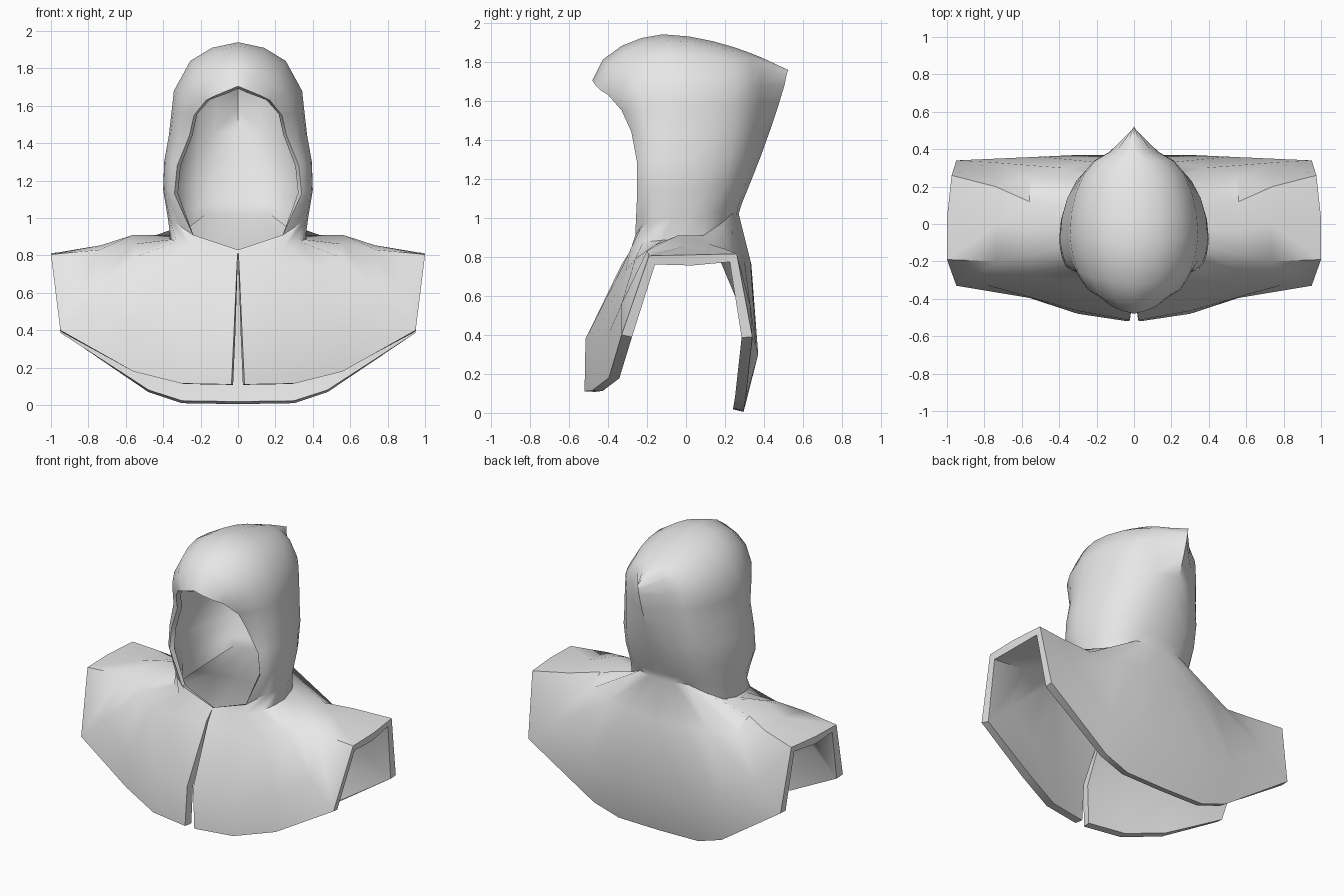
import bpy
import math

cloth = bpy.data.materials.new("grey_cloth")
cloth.diffuse_color = (0.8, 0.8, 0.8, 1)

# Cape: half rings from the front slit, over the shoulder, to the back centre
hem = [(.035, -.52, .11), (.30, -.48, .115), (.56, -.395, .18), (.95, -.33, .40),
       (1, -.19, .805), (1, .03, .81), (.975, .26, .815), (.95, .34, .39),
       (.48, .305, .07), (.30, .295, .01), (0, .295, .005)]
chest = [(.022, -.515, .38), (.30, -.465, .39), (.56, -.39, .42), (.78, -.33, .56),
         (.74, -.20, .83), (.73, 0, .855), (.74, .20, .84), (.76, .33, .55),
         (.50, .36, .34), (.28, .37, .30), (0, .37, .30)]
shoulder = [(.005, -.33, .76), (.24, -.33, .74), (.42, -.31, .73), (.55, -.26, .79),
            (.56, -.16, .86), (.56, -.04, .91), (.56, .12, .865), (.55, .24, .80),
            (.38, .30, .78), (.20, .33, .78), (0, .335, .76)]
neck = [(0, -.27, .83), (.14, -.285, .832), (.25, -.28, .848), (.33, -.22, .875),
        (.36, -.12, .885), (.365, -.02, .89), (.345, .09, .91), (.265, .18, .97),
        (.18, .235, 1.02), (.09, .26, 1.02), (0, .27, 1.02)]

# Hood sections: rim point, widest point, back edge (y, z), back of the round body
hood = [((.24, -.26, .91), (.375, -.07, 1.00), (.285, 1.07), .28),
        ((.34, -.25, 1.13), (.40, -.08, 1.15), (.33, 1.18), .32),
        ((.325, -.25, 1.28), (.395, -.08, 1.30), (.385, 1.32), .36),
        ((.26, -.28, 1.44), (.37, -.08, 1.44), (.435, 1.46), .385),
        ((.235, -.33, 1.55), (.355, -.07, 1.57), (.475, 1.58), .40),
        ((.17, -.40, 1.63), (.343, -.06, 1.68), (.505, 1.68), .40),
        ((.12, -.44, 1.655), (.255, -.08, 1.84), (.515, 1.73), .40),
        ((.06, -.465, 1.68), (.14, -.10, 1.91), (.52, 1.748), .40),
        ((0, -.48, 1.705), (0, -.12, 1.94), (.525, 1.757), .40)]


def hood_row(rim, wide, back, body):
    row = [rim]
    # Lip curving outwards from the rim to the widest point
    for fy, fo in ((.15, .45), (.42, .75), (.7, .92), (1, 1)):
        row.append(tuple(a + (b - a) * f for a, b, f in zip(rim, wide, (fo, fy, fo))))
    # Rounded back of the body, then the pointed back edge
    for i in range(1, 6):
        t = math.pi / 2 * i / 6
        y = wide[1] + (body - wide[1]) * math.sin(t)
        s = (y - wide[1]) / (back[0] - wide[1])
        row.append((wide[0] * math.cos(t) ** .72, y,
                    wide[2] + (back[1] - wide[2]) * s ** 1.8))
    return row + [(0, back[0], back[1])]


rows = [hem, chest, shoulder, neck] + [hood_row(*h) for h in hood]
n = len(hem)
verts = [p for row in rows for p in row]
faces = [(r * n + c, r * n + c + 1, (r + 1) * n + c + 1, (r + 1) * n + c)
         for r in range(len(rows) - 1) for c in range(n - 1)]
mesh = bpy.data.meshes.new("hooded_cape")
mesh.from_pydata(verts, [], faces)
mesh.materials.append(cloth)
cape = bpy.data.objects.new("hooded_cape", mesh)
bpy.context.collection.objects.link(cape)

# Thicker cloth on the cape than on the hood
group = cape.vertex_groups.new(name="cloth_thickness")
group.add(list(range(3 * n)), 1, 'REPLACE')
group.add(list(range(3 * n, len(verts))), .55, 'REPLACE')

# Mirror the half and give the cloth thickness
mirror = cape.modifiers.new("mirror", 'MIRROR')
mirror.merge_threshold = .002
thick = cape.modifiers.new("thickness", 'SOLIDIFY')
thick.thickness = .055
thick.offset = -1
thick.vertex_group = group.name

bpy.context.view_layer.objects.active = cape
cape.select_set(True)
bpy.ops.object.convert(target='MESH')
bpy.ops.object.shade_smooth_by_angle(angle=math.radians(45))
